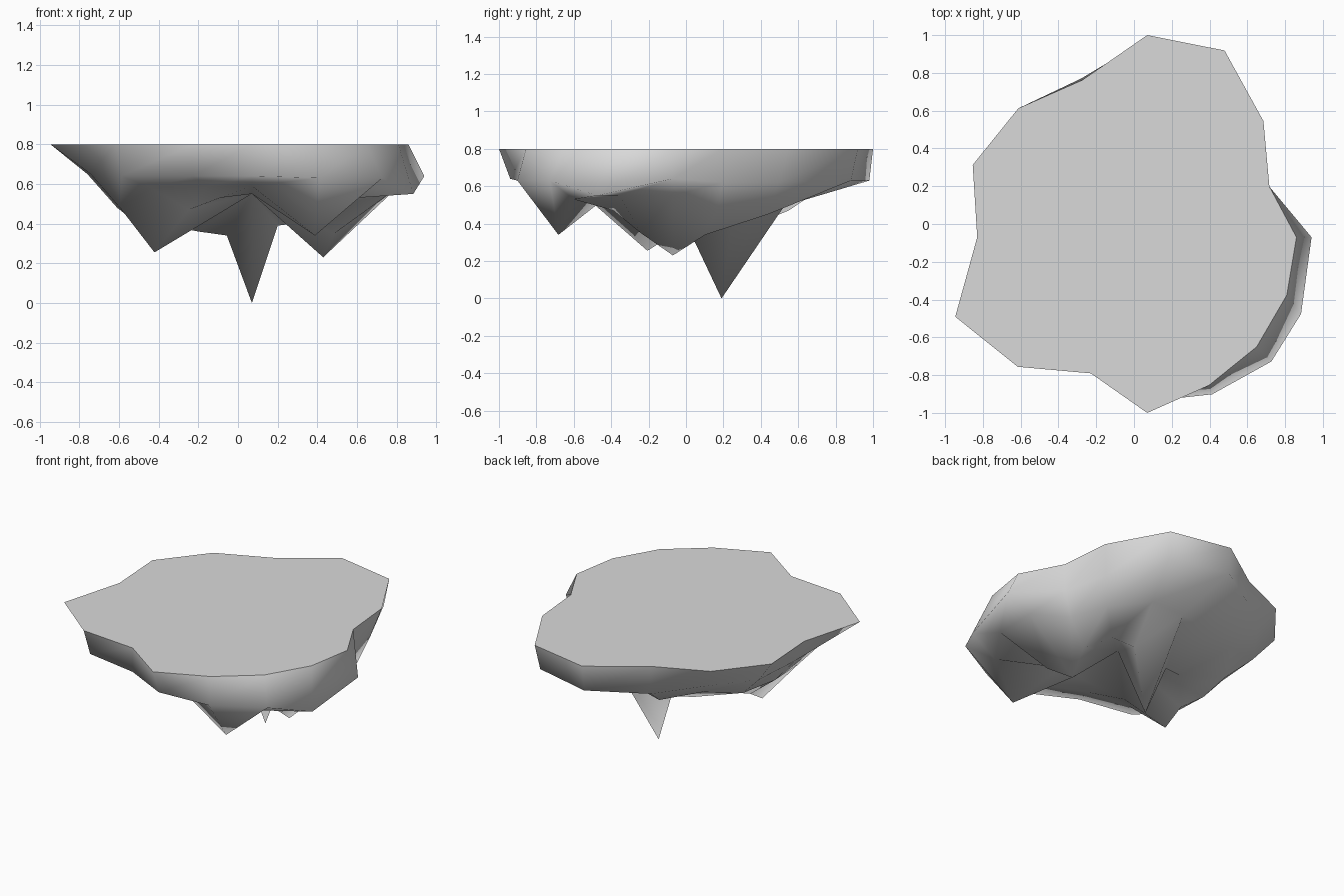
import bpy, bmesh
from math import radians, sin, cos

cube = bpy.data.objects.get("Cube")
if cube:
    bpy.data.objects.remove(cube, do_unlink=True)

SIDES = 16
CENTRE = (0.07, -0.07)

# Radii and heights run clockwise from the back
TOP_R = [1.07, 1.07, .87, .70, .79, .80, .82, .85, .93, .78, .97, 1.1, .90, 1.0, .965, .90]
EDGE_R = [1.05, 1.03, .80, .69, .87, .91, .93, .90, .87, .78, .93, .88, .83, .86, .85, .91]
EDGE_Z = [.63, .63, .62, .62, .64, .55, .63, .63, .64, .64, .64, .65, .65, .64, .65, .62]
MID_R = [.62, .70, .72, .62, .70, .75, .75, .69, .65, .60, .72, .72, .68, .68, .70, .67]
MID_Z = [.53, .51, .45, .47, .55, .55, .53, .34, .59, .59, .58, .48, .48, .48, .54, .47]
LOW_R = [.26, .34, .41, .45, .36, .45, .45, .40, .39, .42, .45, .51, .50, .40, .38, .33]
LOW_Z = [0, .39, .41, .34, .23, .35, .47, .53, .55, .53, .47, .255, .34, .38, .36, .34]


def ring(bm, radii, heights, turn={}):
    """One loop of vertices; turn shifts the angle of single points."""
    verts = []
    for i, (r, z) in enumerate(zip(radii, heights)):
        a = radians(90 - i * 360 / SIDES + turn.get(i, 0))
        verts.append(bm.verts.new((CENTRE[0] + r * cos(a), CENTRE[1] + r * sin(a), z)))
    return verts


def bridge(bm, upper, lower):
    for i in range(SIDES):
        j = (i + 1) % SIDES
        bm.faces.new((upper[i], upper[j], lower[j], lower[i]))


# Stone colour
stone = bpy.data.materials.new("grey stone")
stone.use_nodes = True
colour = (0.7, 0.7, 0.7, 1)
stone.diffuse_color = colour
stone.node_tree.nodes["Principled BSDF"].inputs["Base Color"].default_value = colour

# Floating island: flat top, sloping rim, underside with hanging spikes
bm = bmesh.new()
top = ring(bm, TOP_R, [.8] * SIDES)
edge = ring(bm, EDGE_R, EDGE_Z, {5: -4})
mid = ring(bm, MID_R, MID_Z, {7: 5})
low = ring(bm, LOW_R, LOW_Z, {11: -7})
plateau = bm.faces.new(top)
for upper, lower in ((top, edge), (edge, mid), (mid, low)):
    bridge(bm, upper, lower)
hollow = bm.verts.new((*CENTRE, .55))
for i in range(SIDES):
    bm.faces.new((low[i], low[(i + 1) % SIDES], hollow))
bmesh.ops.recalc_face_normals(bm, faces=bm.faces)

# Smooth rock, with a crisp border around the flat top
for face in bm.faces:
    face.smooth = face is not plateau
for border in plateau.edges:
    border.smooth = False

mesh = bpy.data.meshes.new("floating_island")
bm.to_mesh(mesh)
bm.free()
mesh.materials.append(stone)
island = bpy.data.objects.new("floating_island", mesh)
bpy.context.scene.collection.objects.link(island)
